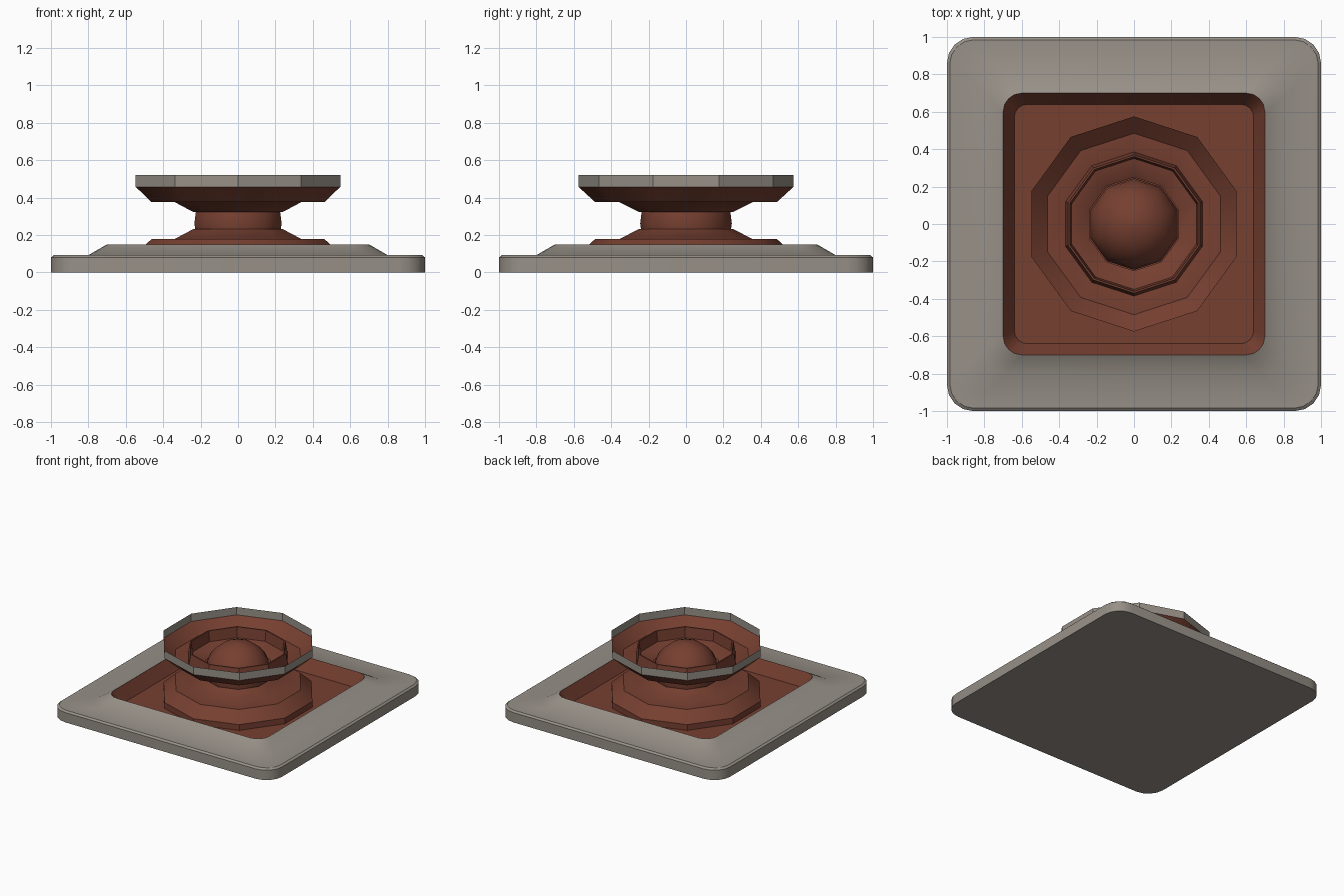
import bpy, math

if "Cube" in bpy.data.objects:
    bpy.data.objects.remove(bpy.data.objects["Cube"])


def material(name, color):
    m = bpy.data.materials.new(name)
    m.diffuse_color = (*color, 1)
    m.use_nodes = True
    m.node_tree.nodes["Principled BSDF"].inputs["Base Color"].default_value = m.diffuse_color
    return m


stone = material("warm_grey_stone", (0.31, 0.28, 0.245))
clay = material("red_brown_clay", (0.18, 0.05, 0.03))


def rounded_square(half, radius, z, steps=4):
    pts = []
    for quarter in range(4):
        a0 = quarter * math.pi / 2
        cx = (half - radius) * (1 if quarter in (0, 3) else -1)
        cy = (half - radius) * (1 if quarter < 2 else -1)
        for i in range(steps + 1):
            a = a0 + i * math.pi / 2 / steps
            pts.append((cx + radius * math.cos(a), cy + radius * math.sin(a), z))
    return pts


def decagon(radius, z):
    return [(radius * math.cos(math.pi / 2 + i * math.pi / 5),
             radius * math.sin(math.pi / 2 + i * math.pi / 5), z) for i in range(10)]


def loft(name, rings, colors, cap_start=None, cap_end=None, angle=30):
    """Skin a stack of rings; colors gives one material index per band."""
    n = len(rings[0])
    verts = [p for ring in rings for p in ring]
    faces, idx = [], []
    for k in range(len(rings) - 1):
        for i in range(n):
            j = (i + 1) % n
            faces.append((k * n + i, k * n + j, (k + 1) * n + j, (k + 1) * n + i))
            idx.append(colors[k])
    if cap_start is not None:
        faces.append(tuple(reversed(range(n))))
        idx.append(cap_start)
    if cap_end is not None:
        faces.append(tuple(range((len(rings) - 1) * n, len(rings) * n)))
        idx.append(cap_end)
    me = bpy.data.meshes.new(name)
    me.from_pydata(verts, [], faces)
    me.materials.append(stone)
    me.materials.append(clay)
    for poly, i in zip(me.polygons, idx):
        poly.material_index = i
    ob = bpy.data.objects.new(name, me)
    bpy.context.collection.objects.link(ob)
    bpy.ops.object.select_all(action='DESELECT')
    ob.select_set(True)
    bpy.context.view_layer.objects.active = ob
    bpy.ops.object.shade_smooth_by_angle(angle=math.radians(angle))
    return ob


# square plate with raised rim and sunken clay basin
plate = [(1.0, .14, 0), (1.0, .14, .08), (.985, .13, .092), (.8, .12, .092),
         (.7, .1, .15), (.64, .07, .05)]
loft("base_plate", [rounded_square(*p) for p in plate], [0, 0, 0, 0, 1],
     cap_start=0, cap_end=1, angle=35)

# mirrored spool halves: stepped foot below, open bowl above
MID = 0.277
half = [(.25, .045), (.355, .098), (.485, .098), (.575, .18), (.575, .243)]
loft("bowl", [decagon(r, MID + h) for r, h in half], [1, 1, 1, 0])
loft("foot", [decagon(r, MID - h) for r, h in reversed(half)], [1, 1, 1, 1])

# low collar standing inside the bowl
loft("inner_collar", [decagon(.385, .375), decagon(.37, .46),
                      decagon(.36, .46), decagon(.35, .375)], [1, 1, 1])

# ball at the centre
R, CZ, N = .245, .262, 12
ball = [decagon(max(.002, R * math.sin(math.pi * i / N)), CZ - R * math.cos(math.pi * i / N))
        for i in range(N + 1)]
loft("centre_ball", ball, [1] * N, cap_start=1, cap_end=1, angle=60)
